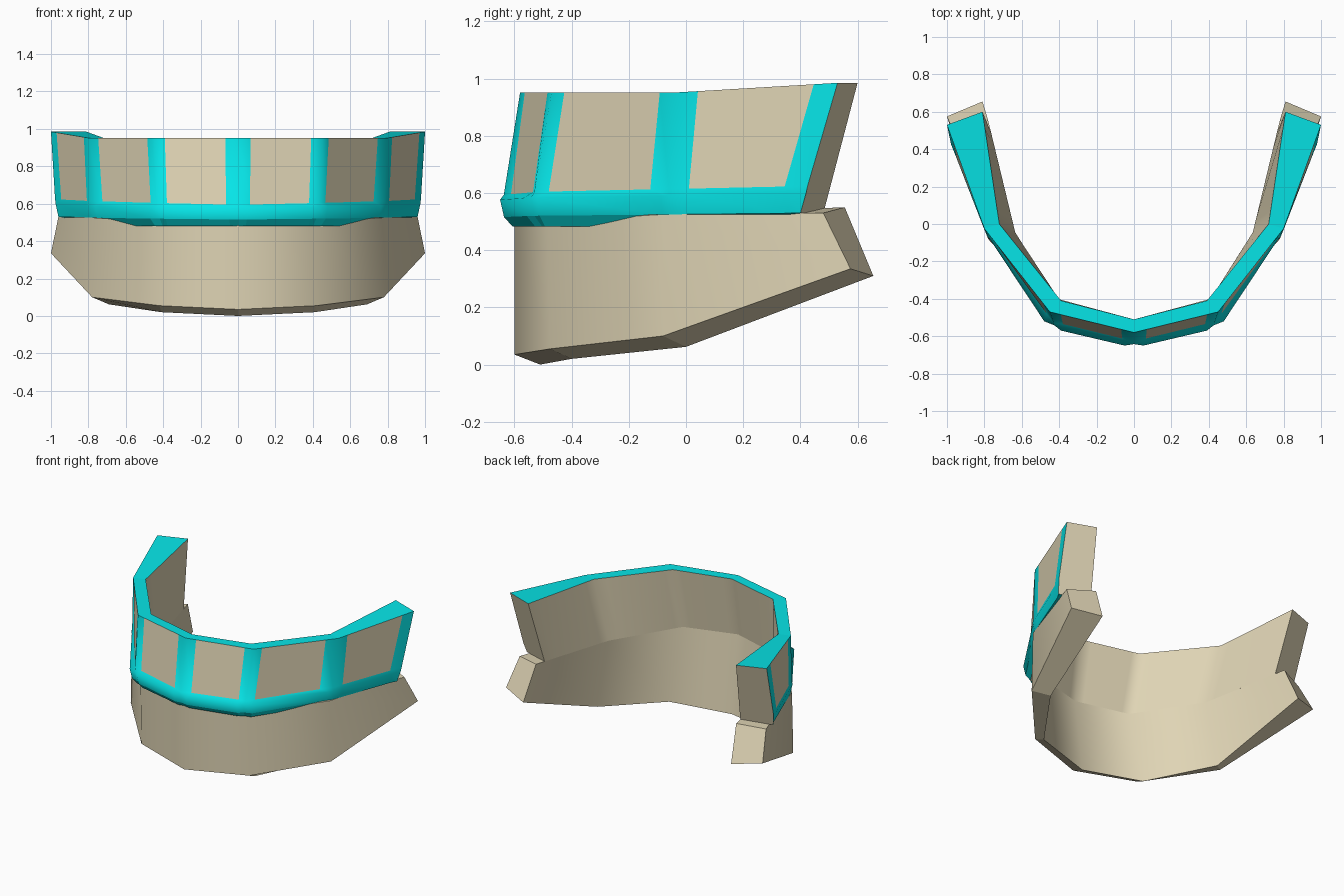
import bpy, bmesh, math
from mathutils import Vector

if "Cube" in bpy.data.objects:
    bpy.data.objects.remove(bpy.data.objects["Cube"])


def material(name, rgb):
    m = bpy.data.materials.new(name)
    m.diffuse_color = (*rgb, 1)
    m.use_nodes = True
    m.node_tree.nodes["Principled BSDF"].inputs["Base Color"].default_value = m.diffuse_color
    return m


BEIGE = material("warm_beige", (0.74, 0.66, 0.46))
TEAL = material("bright_teal", (0.002, 0.80, 0.82))


def sample(path, u):
    """Point at station u along a path of corner points."""
    i = min(int(u), len(path) - 2)
    return Vector(path[i]).lerp(Vector(path[i + 1]), u - i)


def band(name, rows, paint, angle):
    """Closed section swept round the curved plan, mirrored in x, capped at both ends.
    rows: paths from the middle to the right end, in order round the section."""
    n, last = len(rows), len(rows[0]) - 1
    bm = bmesh.new()
    rings = []
    for k in range(-last, last + 1):
        s = -1 if k < 0 else 1
        rings.append([bm.verts.new((s * r[abs(k)][0], r[abs(k)][1], r[abs(k)][2])) for r in rows])
    flat = []
    for c in range(len(rings) - 1):
        a, b = rings[c], rings[c + 1]
        bay = c - last if c >= last else last - 1 - c
        for j in range(n):
            f = bm.faces.new((a[j], a[(j + 1) % n], b[(j + 1) % n], b[j]))
            f.material_index, is_flat = paint(j, bay)
            if is_flat:
                flat.append(f)
    flat += [bm.faces.new(rings[0]), bm.faces.new(rings[-1])]
    bmesh.ops.recalc_face_normals(bm, faces=bm.faces)
    bm.faces.index_update()
    flat_ids = [f.index for f in flat]
    me = bpy.data.meshes.new(name)
    bm.to_mesh(me)
    bm.free()
    ob = bpy.data.objects.new(name, me)
    bpy.context.collection.objects.link(ob)
    me.materials.append(BEIGE)
    me.materials.append(TEAL)
    bpy.ops.object.select_all(action='DESELECT')
    ob.select_set(True)
    bpy.context.view_layer.objects.active = ob
    bpy.ops.object.shade_smooth_by_angle(angle=math.radians(angle))
    for i in flat_ids:
        me.polygons[i].use_smooth = False
    return ob


# Lower hull band: four stations from the middle to the end of the arm
outer_top = [(0, -.60, .50), (.42, -.485, .50), (.77, -.08, .525), (.96, .48, .53)]
outer_low = [(0, -.60, .035), (.42, -.475, .055), (.78, -.08, .10), (1.0, .575, .335)]
inner_low = [(0, -.51, 0), (.41, -.40, .02), (.69, 0, .062), (.81, .655, .31)]
inner_top = [(0, -.58, .535), (.36, -.48, .53), (.635, -.045, .525), (.78, .555, .55)]
band("lower_hull", [outer_top, outer_low, inner_low, inner_top],
     lambda j, bay: (0, j in (1, 3)), 45)

# Upper window band: three bays, each bounded by mullion columns
U = [0, .15, .87, 1, 1.1, 1.85, 2, 2.12, 2.85, 3]
WINDOW_BAYS = (1, 4, 7)
top_path = [(0, -.58, .952), (.45, -.47, .952), (.80, -.025, .952), (1.0, .53, .985)]
back_path = [(0, -.51, .952), (.39, -.41, .952), (.72, 0, .952), (.81, .60, .985)]
seam_path = inner_top[:3] + [(.763, .485, .547)]
crown = [sample(top_path, u) for u in U]
back = [sample(back_path, u) for u in U]
seam = [sample(seam_path, u) for u in U]

# Window bottoms sit back from the lip, mullion middles run straight down to it
sill_xy = [(0, -.637), (.064, -.612), (.38, -.535), (.43, -.53), (.467, -.48),
           (.725, -.125), (.783, -.06), (.808, .01), (.945, .345), (.978, .425)]
lip_xy = [(0, -.642), (.05, -.65), (.39, -.57), (.425, -.542), (.48, -.52),
          (.765, -.09), (.787, -.062), (.812, 0), (.95, .355), (.975, .42)]
sill = [(x, y, .594 + .010 * u) for (x, y), u in zip(sill_xy, U)]
lip = [(x, y, .575 + .008 * u) for (x, y), u in zip(lip_xy, U)]


def inset(path, d, z_of):
    """Path moved inward in plan by d."""
    out = []
    for i, p in enumerate(path):
        a, b = Vector(path[max(i - 1, 0)]), Vector(path[min(i + 1, len(path) - 1)])
        t = (b - a).normalized() if i else Vector((1, 0, 0))
        out.append((p[0] - t.y * d, p[1] + t.x * d, z_of(U[i])))
    return out


bevel = inset(lip, .014, lambda u: .515 + .005 * u)
under = inset(lip, .045, lambda u: .482 + .04 * max(0, min(1, (u - 1.88) / .25)))
bevel[-1] = (.96, .40, .53)
under[-1] = (.93, .41, .529)


def upper_paint(j, bay):
    if j == 0 and bay in WINDOW_BAYS:
        return 0, True          # window panes
    if j in (4, 5):
        return 0, j == 4        # hidden base and smooth inner wall
    return 1, j in (3, 6)       # teal frame, flat underside and top rim


band("window_band", [crown, sill, lip, bevel, under, seam, back], upper_paint, 75)
